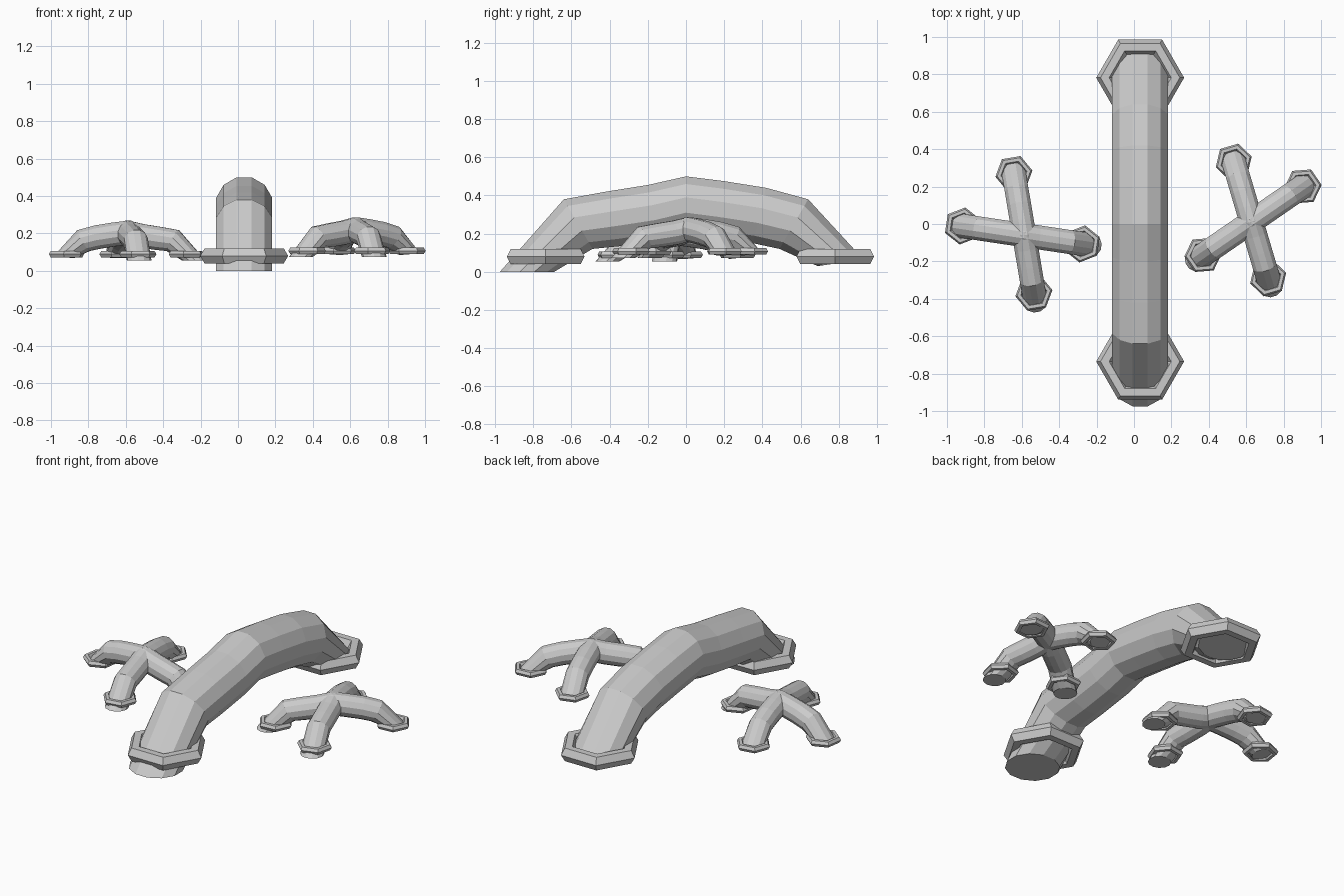
import bpy, bmesh
from math import sin, cos, pi, radians
from mathutils import Vector, Matrix

if "Cube" in bpy.data.objects:
    bpy.data.objects.remove(bpy.data.objects["Cube"])

# Arch sections in the y-z plane: (outer point, inner point)
SECTIONS = [
    ((-0.975, 0.0), (-0.69, 0.0)),
    ((-0.64, 0.38), (-0.49, 0.12)),
    ((-0.42, 0.42), (-0.34, 0.135)),
    ((-0.20, 0.455), (-0.14, 0.165)),
    ((0.0, 0.50), (0.0, 0.20)),
    ((0.20, 0.475), (0.15, 0.18)),
    ((0.42, 0.44), (0.35, 0.15)),
    ((0.64, 0.38), (0.49, 0.12)),
    ((0.93, 0.065), (0.69, 0.03)),
]
HALF_WIDTH = 0.15
SIDES = 12


def finish(bm, name, mat):
    bmesh.ops.recalc_face_normals(bm, faces=bm.faces)
    me = bpy.data.meshes.new(name)
    bm.to_mesh(me)
    bm.free()
    ob = bpy.data.objects.new(name, me)
    bpy.context.collection.objects.link(ob)
    ob.matrix_world = mat
    return ob


def bridge(bm, a, b):
    n = len(a)
    for i in range(n):
        j = (i + 1) % n
        bm.faces.new((a[i], a[j], b[j], b[i]))


# Bent twelve-sided tube with closed ends
def tube(name, mat):
    bm = bmesh.new()
    k = 1 / cos(pi / SIDES)
    rings = []
    for outer, inner in SECTIONS:
        o, i = Vector((0, *outer)), Vector((0, *inner))
        mid, up = (o + i) / 2, (o - i) / 2
        ring = []
        for s in range(SIDES):
            t = 2 * pi * (s + 0.5) / SIDES
            ring.append(bm.verts.new(mid + up * k * cos(t)
                                     + Vector((HALF_WIDTH * k * sin(t), 0, 0))))
        rings.append(ring)
    for a, b in zip(rings, rings[1:]):
        bridge(bm, a, b)
    bm.faces.new(rings[0])
    bm.faces.new(rings[-1])
    return finish(bm, name, mat)


# Hexagonal collar ring with a hexagonal section
def collar(name, mat, y):
    bm = bmesh.new()
    major, minor, n = 0.189, 0.046, 6
    rings = []
    for s in range(n):
        t = 2 * pi * s / n
        ring = []
        for q in range(n):
            p = 2 * pi * q / n
            r = major + minor * cos(p)
            ring.append(bm.verts.new((r * cos(t), y + r * sin(t),
                                      0.08 + minor * sin(p))))
        rings.append(ring)
    for s in range(n):
        bridge(bm, rings[s], rings[(s + 1) % n])
    return finish(bm, name, mat)


def arch(name, loc, angle=0, scale=1):
    mat = (Matrix.Translation(loc) @ Matrix.Rotation(radians(angle), 4, 'Z')
           @ Matrix.Scale(scale, 4))
    tube(name + "_tube", mat)
    collar(name + "_front_collar", mat, -0.735)
    collar(name + "_back_collar", mat, 0.782)


# Large central arch
arch("main_arch", (0.033, 0, 0))

# Small crossed arches on either side
for side, loc, angle in (("left", (-0.587, -0.06, 0.055), 9.5),
                         ("right", (0.628, 0.012, 0.073), -55.5)):
    arch(side + "_cross_a", loc, angle, 0.427)
    arch(side + "_cross_b", loc, angle + 72, 0.427)
